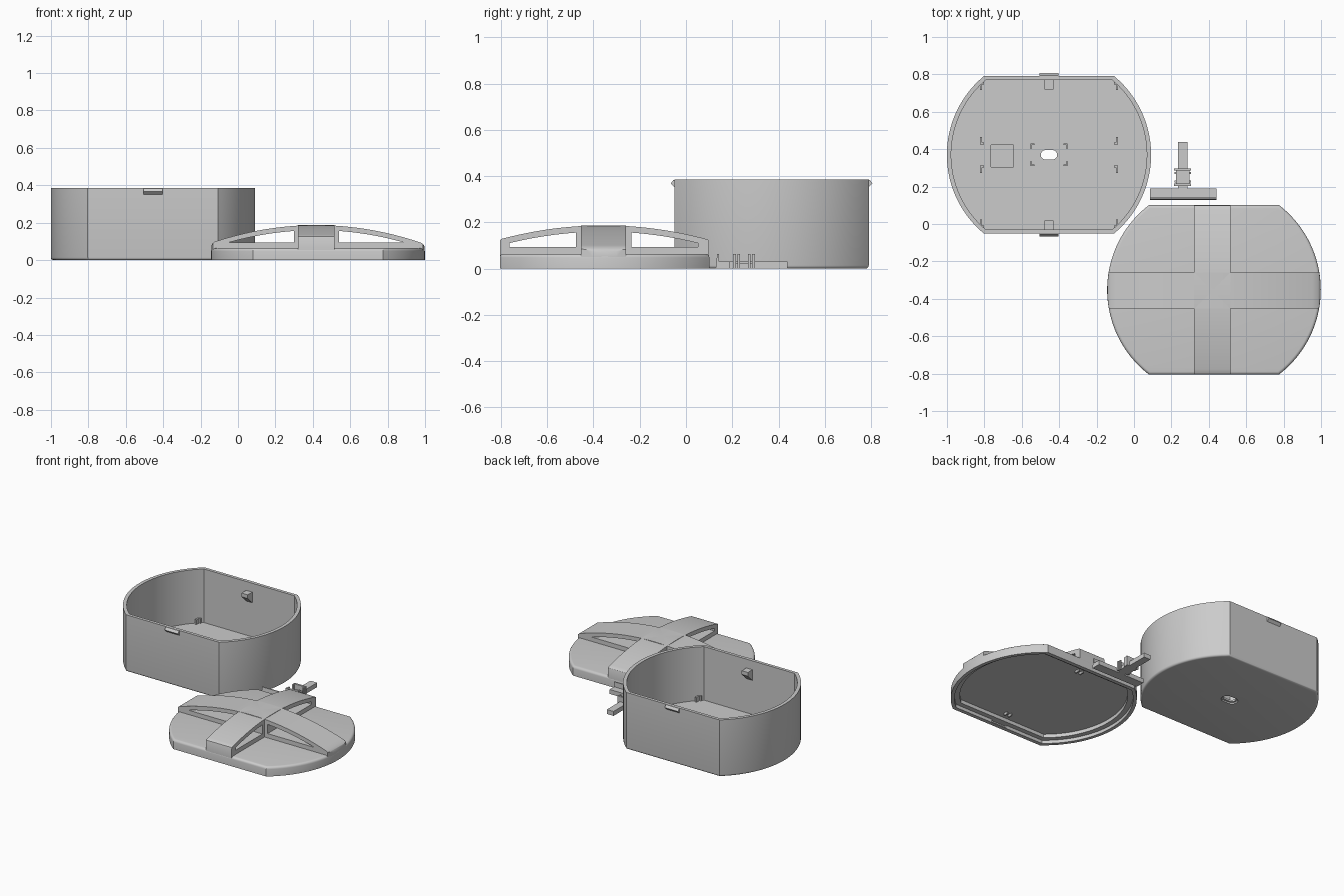
import bpy, bmesh, math

if "Cube" in bpy.data.objects:
    bpy.data.objects.remove(bpy.data.objects["Cube"])

grey = bpy.data.materials.new("mid_grey")
grey.diffuse_color = (0.6, 0.6, 0.6, 1)
grey.use_nodes = True
grey.node_tree.nodes["Principled BSDF"].inputs["Base Color"].default_value = grey.diffuse_color

BX, BY = -0.4545, 0.37      # box centre
LX, LY = 0.4275, -0.352     # lid centre
SX, SY = 0.419, -0.356      # strap crossing


def prism(name, pts, lo, hi, axis='z', bevel_end=None, bevel=0.0):
    """Extrude a 2D outline along an axis, optionally rounding one end rim."""
    place = {'z': lambda u, v, w: (u, v, w),
             'y': lambda u, v, w: (u, w, v),
             'x': lambda u, v, w: (w, u, v)}[axis]
    bm = bmesh.new()
    a = [bm.verts.new(place(u, v, lo)) for u, v in pts]
    b = [bm.verts.new(place(u, v, hi)) for u, v in pts]
    caps = [bm.faces.new(a), bm.faces.new(b)]
    n = len(pts)
    for i in range(n):
        j = (i + 1) % n
        bm.faces.new((a[i], a[j], b[j], b[i]))
    bmesh.ops.recalc_face_normals(bm, faces=bm.faces)
    if bevel_end is not None:
        bmesh.ops.bevel(bm, geom=list(caps[bevel_end].edges), offset=bevel,
                        segments=4, profile=0.5, affect='EDGES')
    me = bpy.data.meshes.new(name)
    bm.to_mesh(me)
    bm.free()
    me.materials.append(grey)
    ob = bpy.data.objects.new(name, me)
    bpy.context.collection.objects.link(ob)
    return ob


def block(name, x0, x1, y0, y1, z0, z1):
    return prism(name, [(x0, y0), (x1, y0), (x1, y1), (x0, y1)], z0, z1)


def flat_disc(cx, cy, r, flat, steps=40):
    """Circle cut off by two flats at front and back."""
    t = math.asin(flat / r)
    angles = [-t + 2 * t * i / steps for i in range(steps + 1)]
    right = [(cx + r * math.cos(k), cy + r * math.sin(k)) for k in angles]
    left = [(2 * cx - x, 2 * cy - y) for x, y in right]
    return right + left


def slot(cx, cy, half, r):
    pts = []
    for side in (1, -1):
        for i in range(13):
            k = -math.pi / 2 + math.pi * i / 12
            pts.append((cx + side * (half + r * math.cos(k)), cy + side * r * math.sin(k)))
    return pts


def combine(ob, tool, mode='DIFFERENCE'):
    m = ob.modifiers.new("cut", 'BOOLEAN')
    m.operation, m.object, m.solver = mode, tool, 'EXACT'
    bpy.context.view_layer.objects.active = ob
    bpy.ops.object.modifier_apply(modifier=m.name)
    bpy.data.objects.remove(tool)


def smooth(ob):
    bpy.ops.object.select_all(action='DESELECT')
    ob.select_set(True)
    bpy.context.view_layer.objects.active = ob
    bpy.ops.object.shade_smooth_by_angle(angle=math.radians(25))


# Open box with a countersunk slot and a shallow square recess in the floor
box = prism("box_shell", flat_disc(BX, BY, 0.546, 0.42), 0, 0.385, 'z', 0, 0.014)
combine(box, prism("cutter", flat_disc(BX, BY, 0.523, 0.399), 0.022, 0.5))
combine(box, prism("cutter", slot(BX, BY, 0.019, 0.025), -0.1, 0.1))
combine(box, prism("cutter", slot(BX, BY, 0.019, 0.037), -0.1, 0.01))
combine(box, block("cutter", -0.765, -0.645, 0.305, 0.422, 0.012, 0.1))
smooth(box)

# Snap tabs outside and wedge brackets inside, front and back
for s, word in ((1, "back"), (-1, "front")):
    prism(word + "_snap_tab", [(BY + s * 0.415, 0.384), (BY + s * 0.424, 0.384),
          (BY + s * 0.436, 0.368), (BY + s * 0.420, 0.352), (BY + s * 0.415, 0.352)],
          BX - 0.05, BX + 0.05, 'x')
    prism(word + "_wedge_bracket", [(BY + s * 0.402, 0.25), (BY + s * 0.402, 0.325),
          (BY + s * 0.35, 0.325), (BY + s * 0.35, 0.30)], BX - 0.023, BX + 0.023, 'x')


# L shaped locating posts on the floor
def corner_post(name, x, y, sx, sy, a, b, h, t):
    pts = [(0, 0), (a, 0), (a, t), (t, t), (t, b), (0, b)]
    prism(name, [(x + sx * u, y + sy * v) for u, v in pts], 0.02, h)


for sx in (1, -1):
    for sy in (1, -1):
        corner_post("floor_post", BX + sx * 0.370, BY + sy * 0.388, -sx, -sy, 0.022, 0.042, 0.055, 0.011)
        corner_post("floor_post", BX + sx * 0.370, BY + sy * 0.056, -sx, sy, 0.022, 0.04, 0.055, 0.011)
        corner_post("centre_post", BX + sx * 0.1, BY + sy * 0.06, -sx, -sy, 0.022, 0.028, 0.04, 0.007)

# Lid plate with a stepped pocket underneath
lid = prism("lid_plate", flat_disc(LX, LY, 0.571, 0.453), 0, 0.064, 'z', 1, 0.016)
combine(lid, prism("cutter", flat_disc(LX, LY, 0.548, 0.427), -0.1, 0.022))
combine(lid, prism("cutter", flat_disc(LX, LY, 0.515, 0.395), -0.1, 0.046))
for s in (1, -1):       # catches for the snap tabs
    y = sorted((LY + s * 0.42, LY + s * 0.44))
    combine(lid, block("cutter", LX - 0.055, LX + 0.055, *y, 0.006, 0.022))
smooth(lid)


# Crossing arched straps with a window each side of the centre
def arch(d, top=0.187):
    return top - 0.30 * d * d


def strap(name, axis, c, mid, across, reach, outer, rnd):
    """c: crossing, mid: lid centre along the strap, rnd: end rounding."""
    lo, hi = mid - reach, mid + reach
    top = [lo + rnd + (hi - lo - 2 * rnd) * i / 40 for i in range(41)]
    pts = [(lo, 0.05), (lo, arch(lo - c) - rnd), (lo + 0.3 * rnd, arch(lo - c) - 0.3 * rnd)]
    pts += [(u, arch(u - c)) for u in top]
    pts += [(hi - 0.3 * rnd, arch(hi - c) - 0.3 * rnd), (hi, arch(hi - c) - rnd), (hi, 0.05)]
    ob = prism(name, pts, across - 0.097, across + 0.097, axis)
    for s in (1, -1):
        win = [0.12 + (outer - 0.12) * i / 16 for i in range(17)]
        hole = [(c + s * d, max(arch(d, 0.160), 0.094)) for d in win]
        hole += [(c + s * outer, 0.093), (c + s * 0.12, 0.093)]
        combine(ob, prism("cutter", hole, across - 0.3, across + 0.3, axis))
    combine(ob, prism("cutter", flat_disc(LX, LY, 0.5705, 0.4525), 0, 0.5), 'INTERSECT')
    smooth(ob)


strap("side_to_side_strap", 'y', SX, LX, SY, 0.57, 0.465, 0.016)
strap("front_to_back_strap", 'x', SY, LY, SX, 0.452, 0.408, 0.006)

# Small catches under the lid
for s in (1, -1):
    for dx in (-0.02, 0.012):
        y = LY + s * 0.34
        block("lid_catch", LX + dx, LX + dx + 0.01, y - 0.015, y + 0.015, 0.03, 0.05)

# Loose slider: cross bar, stem and clip posts
prism("slider_bar", [(0.128, 0), (0.19, 0), (0.19, 0.03), (0.142, 0.03),
      (0.142, 0.064), (0.135, 0.064)], 0.085, 0.44, 'x')
block("slider_stem", 0.236, 0.286, 0.185, 0.438, 0, 0.03)
block("slider_clip_base", 0.225, 0.297, 0.205, 0.298, 0, 0.022)
for y in (0.203, 0.285):
    block("slider_cross_post", 0.215, 0.306, y, y + 0.013, 0, 0.064)
for x in (0.217, 0.294):
    for y in (0.222, 0.268):
        block("slider_side_post", x, x + 0.01, y, y + 0.011, 0, 0.064)
